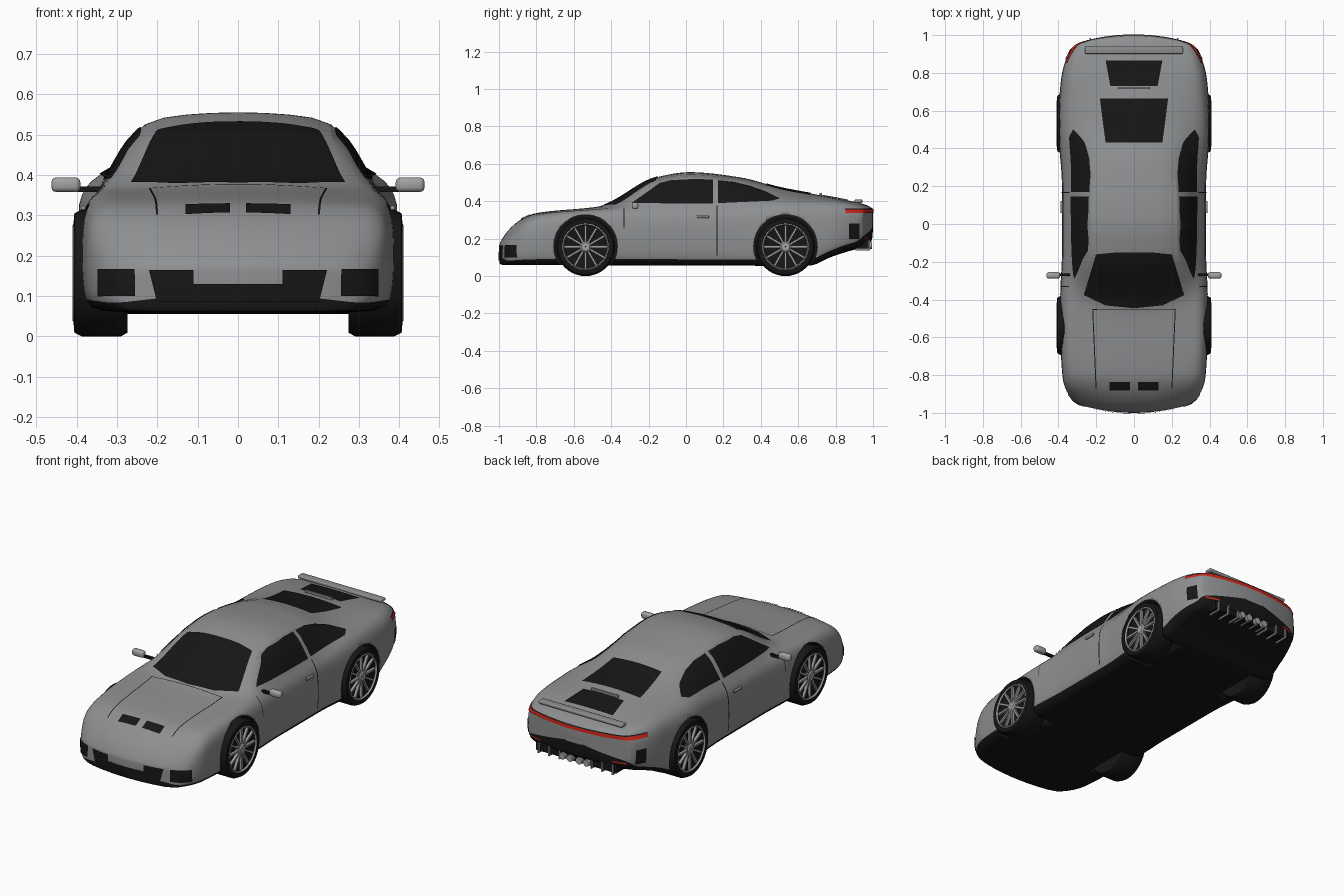
import bpy, bmesh, math
from mathutils import Vector, Matrix
from mathutils.bvhtree import BVHTree

if "Cube" in bpy.data.objects:
    bpy.data.objects.remove(bpy.data.objects["Cube"])


def material(name, rgb):
    m = bpy.data.materials.new(name)
    m.use_nodes = True
    m.diffuse_color = (*rgb, 1)
    m.node_tree.nodes["Principled BSDF"].inputs["Base Color"].default_value = (*rgb, 1)
    return m


PAINT = material("grey paint", (.27, .275, .28))
BLACK = material("black trim", (.008, .008, .008))
RED = material("red lamp", (.6, .02, .01))
SILVER = material("silver metal", (.36, .36, .37))


def finish(bm, name, mats, angle=35):
    bmesh.ops.recalc_face_normals(bm, faces=bm.faces)
    mesh = bpy.data.meshes.new(name)
    bm.to_mesh(mesh)
    bm.free()
    obj = bpy.data.objects.new(name, mesh)
    for m in mats:
        mesh.materials.append(m)
    bpy.context.collection.objects.link(obj)
    activate(obj)
    bpy.ops.object.shade_smooth_by_angle(angle=math.radians(angle))
    return obj


def activate(obj):
    bpy.ops.object.select_all(action='DESELECT')
    obj.select_set(True)
    bpy.context.view_layer.objects.active = obj


def box(name, centre, size, mat, bevel=0.0):
    bm = bmesh.new()
    bmesh.ops.create_cube(bm, size=1, matrix=Matrix.Translation(centre) @ Matrix.Diagonal((*size, 1)))
    if bevel:
        bmesh.ops.bevel(bm, geom=bm.edges[:], offset=bevel, segments=3, affect='EDGES', profile=.5)
    return finish(bm, name, [mat])


def curve(keys):
    """Smooth curve through (y, value) keys without overshoot."""
    d = [(b[1] - a[1]) / (b[0] - a[0]) for a, b in zip(keys, keys[1:])]
    m = [d[0]] + [2 * p * q / (p + q) if p * q > 0 else 0 for p, q in zip(d, d[1:])] + [d[-1]]

    def f(y):
        i = max(0, min(len(d) - 1, sum(k[0] <= y for k in keys) - 1))
        (y0, v0), (y1, v1) = keys[i], keys[i + 1]
        h = y1 - y0
        t = max(0, min(1, (y - y0) / h))
        s = t * t * (3 - 2 * t)
        return v0 + (v1 - v0) * s + h * t * (1 - t) * (m[i] * (1 - t) - m[i + 1] * t)
    return f


# Body shape along its length
width = curve([(-1, .31), (-.95, .35), (-.85, .377), (-.54, .392), (-.2, .382), (.2, .382),
               (.52, .402), (.77, .387), (.9, .365), (1, .325)])
floor = curve([(-1, .06), (.66, .055), (.77, .1), (.88, .135), (.97, .16), (1, .19)])
shoulder = curve([(-1, .155), (-.96, .205), (-.9, .265), (-.8, .305), (-.5, .34), (.2, .35),
                  (.5, .37), (.8, .37), (1, .35)])
belt = curve([(-1, .17), (-.96, .222), (-.885, .29), (-.8, .325), (-.46, .363), (-.2, .376),
              (.3, .385), (.5, .4), (.7, .4), (.9, .387), (1, .36)])
top = curve([(-1, .175), (-.965, .232), (-.885, .303), (-.805, .337), (-.47, .373), (-.43, .385),
             (-.16, .53), (.02, .558), (.29, .53), (.505, .474), (.71, .435), (.87, .405), (.97, .38), (1, .365)])
roof_edge = curve([(-1, .2), (-.45, .275), (-.16, .24), (.1, .238), (.45, .21), (.65, .2), (.9, .25), (1, .22)])
roof_drop = curve([(-1, .004), (-.45, .008), (-.16, .02), (.3, .022), (.5, .02), (.7, .012), (1, .004)])
sweep = curve([(-1, .07), (-.75, .01), (-.44, .09), (-.16, .03), (.1, 0), (.7, 0), (1, -.07)])


def half_section(y):
    w, f, s, b, t = width(y), floor(y), shoulder(y), belt(y), top(y)
    r, z = roof_edge(y), top(y) - roof_drop(y)
    bx = .87 * w
    up = lambda k: f + (s - f) * k
    return [(0, f), (.55 * w, f), (.92 * w, f), (.98 * w, f + .025), (w, up(.35)), (w, up(.65)),
            (.985 * w, up(.88)), (.945 * w, s), (bx, b), ((bx + r) / 2 + .008, (b + z) / 2),
            (r, z), (.55 * r, z + .7 * (t - z)), (0, t)]


def ring(y, k=1):
    half = half_section(y)
    mid = (half[0][1] + half[-1][1]) / 2
    pts = half + [(-x, z) for x, z in half[-2:0:-1]]
    return [Vector((x * k, y + sweep(y) * (x * k / .37) ** 2, mid + (z - mid) * k)) for x, z in pts]


# Body shell: lofted sections closed by shrinking rings at both ends
bm = bmesh.new()
steps = 68
rings = [ring(-1, k / 6) for k in range(1, 6)]
rings += [ring(-1 + 2 * i / steps) for i in range(steps + 1)]
rings += [ring(1, k / 6) for k in range(5, 0, -1)]
loops = [[bm.verts.new(p) for p in r] for r in rings]
n = len(loops[0])
for a, b in zip(loops, loops[1:]):
    for i in range(n):
        face = bm.faces.new((a[i], a[(i + 1) % n], b[(i + 1) % n], b[i]))
        face.material_index = int(i < 3 or i >= n - 3)
for loop in (loops[0], loops[-1]):
    centre = bm.verts.new(sum((v.co for v in loop), Vector()) / n)
    for i in range(n):
        bm.faces.new((loop[i], loop[(i + 1) % n], centre))
body = finish(bm, "body", [PAINT, BLACK], 40)
body.modifiers.new("smooth", 'SUBSURF').levels = 1
bpy.ops.object.modifier_apply(modifier="smooth")
skin = bmesh.new()
skin.from_mesh(body.data)
surface = BVHTree.FromBMesh(skin)
skin.free()

# Wheel arches
AXLES = (("front", -.537), ("rear", .532))
for end, y in AXLES:
    for side in (-1, 1):
        bm = bmesh.new()
        place = Matrix.Translation((side * .4, y, .158)) @ Matrix.Rotation(math.pi / 2, 4, 'Y')
        bmesh.ops.create_cone(bm, cap_ends=True, segments=48, radius1=.17, radius2=.17, depth=.3, matrix=place)
        for face in bm.faces:
            face.material_index = 1
        cutter = finish(bm, "arch_cutter", [PAINT, BLACK])
        cutter.hide_render = True
        activate(body)
        cut = body.modifiers.new("arch", 'BOOLEAN')
        cut.operation, cut.solver, cut.object = 'DIFFERENCE', 'EXACT', cutter
        bpy.ops.object.modifier_apply(modifier="arch")
        bpy.data.objects.remove(cutter)


def patch(name, outline, axis, side, mat, lift=.004):
    """Thin plate with a flat outline, laid onto the body along one axis."""
    u, v = [i for i in range(3) if i != axis]
    bm = bmesh.new()
    verts = []
    for p in outline:
        co = Vector()
        co[u], co[v] = p
        verts.append(bm.verts.new(co))
    bm.faces.new(verts)
    for a, k in ((u, 0), (v, 1)):
        low, high = min(p[k] for p in outline), max(p[k] for p in outline)
        for i in range(1, int((high - low) / .025) + 1):
            co, no = Vector(), Vector()
            co[a], no[a] = low + i * .025, 1
            bmesh.ops.bisect_plane(bm, geom=bm.verts[:] + bm.edges[:] + bm.faces[:], plane_co=co, plane_no=no)
    ray = Vector()
    ray[axis] = -side
    for vert in bm.verts[:]:
        hit, normal, _, _ = surface.ray_cast(vert.co - ray * 3, ray)
        if hit is None:
            bm.verts.remove(vert)
        else:
            vert.co = hit + normal * lift * (1 if normal.dot(ray) < 0 else -1)
    return finish(bm, name, [mat])


def rect(a, b, c, d):
    return [(a, c), (b, c), (b, d), (a, d)]


def both(points):
    return points + [(-x, y) for x, y in reversed(points) if x]


# Glass
patch("windscreen", both([(0, -.445), (.15, -.43), (.265, -.375), (.2, -.16), (.1, -.15)]), 2, 1, BLACK)
patch("rear_window", both([(.15, .43), (.18, .665)]), 2, 1, BLACK)
patch("engine_grille", both([(.125, .73), (.15, .865)]), 2, 1, BLACK)
for side, label in ((1, "left"), (-1, "right")):
    patch(label + "_door_window", [(-.29, .388), (-.14, .495), (-.08, .51), (.06, .517), (.145, .512), (.145, .386)],
          0, side, BLACK)
    patch(label + "_quarter_window", [(.17, .388), (.17, .51), (.26, .5), (.34, .48), (.43, .448), (.5, .412), (.46, .4)],
          0, side, BLACK)
    # Door seams, rear vents and handle
    patch(label + "_door_seam", rect(.163, .169, .11, .375), 0, side, BLACK, .002)
    patch(label + "_front_seam", rect(-.333, -.329, .26, .36), 0, side, BLACK, .002)
    patch(label + "_rear_vent", rect(.87, .925, .2, .28), 0, side, BLACK)
    box(label + "_door_handle", (side * .384, .09, .317), (.012, .065, .014), PAINT, .004)
    # Front intakes, bonnet slots and seams
    patch(label + "_intake", [(side * x, z) for x, z in rect(.255, .345, .1, .166)], 1, -1, BLACK)
    patch(label + "_bonnet_slot", [(side * x, y) for x, y in rect(.02, .13, -.88, -.835)], 2, 1, BLACK)
    patch(label + "_bonnet_seam", [(side * x, y) for x, y in ((.216, -.45), (.221, -.45), (.203, -.87), (.198, -.87))],
          2, 1, BLACK, .002)
    patch(label + "_reflector", [(side * x, z) for x, z in rect(.22, .3, .203, .212)], 1, 1, RED)
    # Door mirror
    box(label + "_mirror", (side * .427, -.272, .376), (.072, .034, .036), SILVER, .012)
    box(label + "_mirror_stalk", (side * .37, -.268, .365), (.06, .014, .014), BLACK)
patch("bonnet_rear_seam", rect(-.216, .216, -.455, -.451), 2, 1, BLACK, .002)
patch("front_grille", both([(0, .085), (.2, .085), (.22, .164), (.11, .164), (.11, .13), (0, .13)]), 1, -1, BLACK)

# Full-width tail lamp wrapped around the rear corners
for name, low, high, mat in (("tail_lamp", .338, .356, RED), ("tail_lamp_trim", .356, .361, BLACK)):
    bm = bmesh.new()
    strip = []
    for i in range(49):
        a = math.radians(-67 + 134 * i / 48)
        out = Vector((math.sin(a), math.cos(a), 0))
        pair = []
        for z in (low, high):
            origin = Vector((0, .7, z)) + out
            hit = surface.ray_cast(origin, -out)[0]
            pair.append(bm.verts.new(hit + out * .005))
        strip.append(pair)
    for a, b in zip(strip, strip[1:]):
        bm.faces.new((a[0], b[0], b[1], a[1]))
    finish(bm, name, [mat])

# Tail spoiler, deck bar, diffuser and exhausts
box("tail_spoiler", (0, .922, .4), (.52, .042, .018), PAINT, .006)
box("deck_bar", (0, .72, .438), (.17, .012, .014), PAINT, .003)
box("diffuser", (0, .93, .172), (.5, .09, .05), BLACK)
for i in range(8):
    x = (i - 3.5) * .066
    if abs(x) > .09:
        box("diffuser_fin", (x, .945, .165), (.008, .08, .055), PAINT)
for x in (-.075, -.028, .028, .075):
    bm = bmesh.new()
    place = Matrix.Translation((x, .95, .165)) @ Matrix.Rotation(math.pi / 2, 4, 'X')
    bmesh.ops.create_cone(bm, cap_ends=True, segments=20, radius1=.019, radius2=.019, depth=.09, matrix=place)
    finish(bm, "exhaust_pipe", [SILVER])


# Wheels: turned tyre, hub and rim with thin spokes
def lathe(bm, profile, index):
    seg = 40
    turned = [[bm.verts.new((x, r * math.cos(t), r * math.sin(t))) for r, x in profile]
              for t in (math.tau * i / seg for i in range(seg))]
    for a, b in zip(turned, turned[1:] + turned[:1]):
        for j in range(len(profile) - 1):
            bm.faces.new((a[j], b[j], b[j + 1], a[j + 1])).material_index = index


bm = bmesh.new()
lathe(bm, [(.002, -.05), (.12, -.06), (.148, -.066), (.157, -.05), (.157, .048), (.148, .066), (.124, .068),
           (.12, .05), (.002, .04)], 0)
lathe(bm, [(.125, .066), (.119, .07), (.114, .062)], 1)
lathe(bm, [(.03, .038), (.03, .062), (.022, .068), (.002, .068)], 1)
for i in range(12):
    turn = Matrix.Rotation(math.tau * i / 12, 4, 'X')
    place = turn @ Matrix.Translation((.055, 0, .07)) @ Matrix.Diagonal((.014, .011, .095, 1))
    for vert in bmesh.ops.create_cube(bm, size=1, matrix=place)["verts"]:
        for face in vert.link_faces:
            face.material_index = 1
first = finish(bm, "front_left_wheel", [BLACK, SILVER])
for end, y in AXLES:
    for side, label in ((1, "left"), (-1, "right")):
        wheel = first
        if (end, side) != ("front", 1):
            wheel = bpy.data.objects.new(f"{end}_{label}_wheel", first.data)
            bpy.context.collection.objects.link(wheel)
        wheel.location = (side * .34, y, .157)
        wheel.rotation_euler.z = 0 if side > 0 else math.pi
